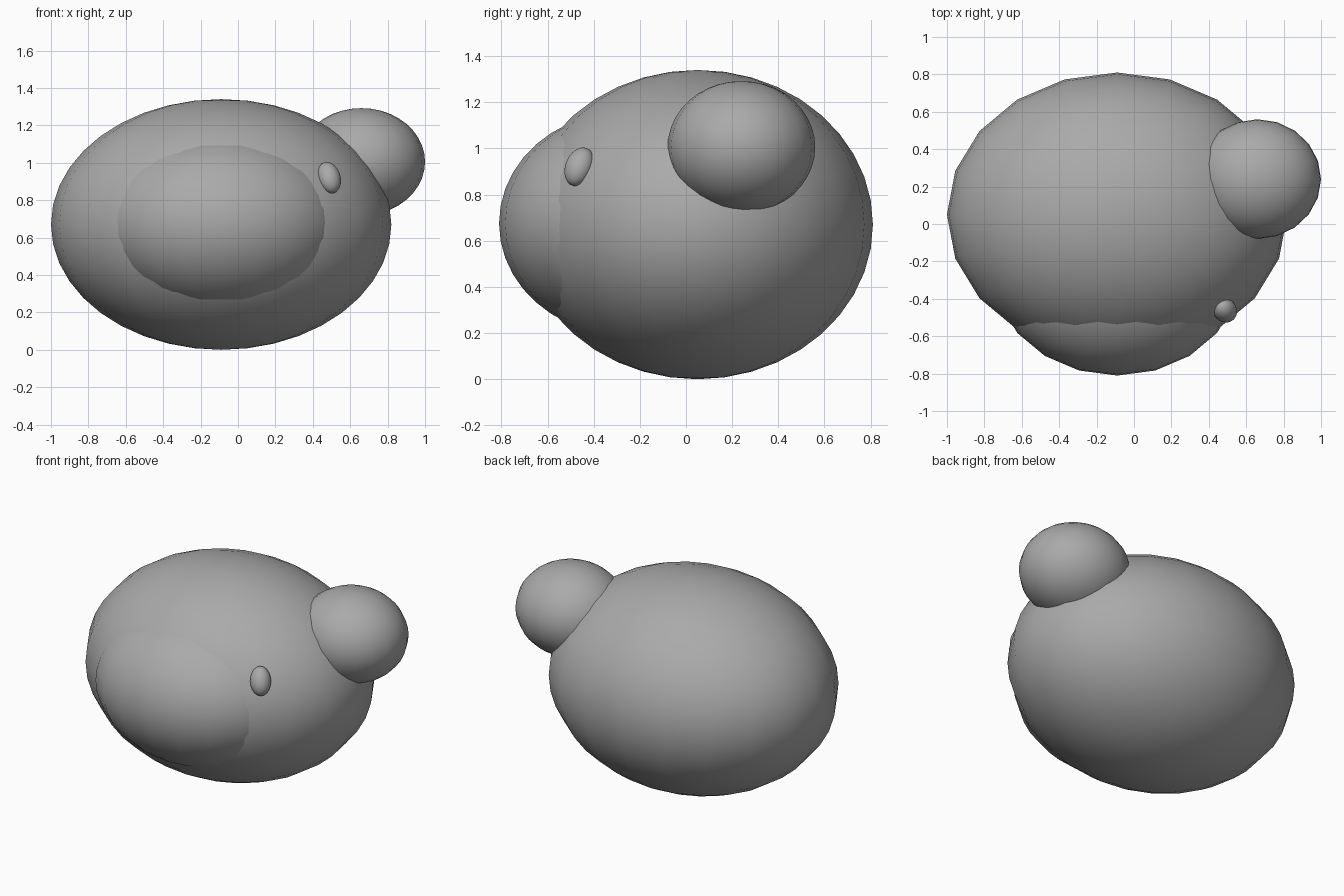
import bpy
from mathutils import Vector

cube = bpy.data.objects.get("Cube")
if cube:
    bpy.data.objects.remove(cube, do_unlink=True)

# One plain grey for every part
grey = bpy.data.materials.new("plain_grey")
grey.use_nodes = True
colour = (0.4, 0.4, 0.4, 1)
grey.diffuse_color = colour
grey.node_tree.nodes["Principled BSDF"].inputs["Base Color"].default_value = colour


def ellipsoid(name, centre, radii, facing=None):
    """Smooth stretched ball; with facing, its local z points that way and y points up."""
    bpy.ops.mesh.primitive_uv_sphere_add(segments=20, ring_count=20, radius=1, location=centre)
    part = bpy.context.object
    part.name = name
    part.scale = radii
    if facing:
        part.rotation_euler = facing.to_track_quat('Z', 'Y').to_euler()
    part.data.materials.append(grey)
    bpy.ops.object.shade_smooth()
    return part


# Head, with the muzzle a smaller copy of the same shape pushed forward
head_centre = Vector((-0.09, 0.05, 0.67))
head_radii = Vector((0.91, 0.76, 0.67))
ellipsoid("head", head_centre, head_radii)
ellipsoid("muzzle", (-0.09, -0.26, 0.675), head_radii * 0.724)

# Single ear on the left side
ellipsoid("left_ear", (0.66, 0.24, 1.005), (0.34, 0.32, 0.287))

# Single left eye, lying flush against the curve of the head
eye_centre = Vector((0.487, -0.462, 0.92))
normal = Vector([d / r ** 2 for d, r in zip(eye_centre - head_centre, head_radii)])
ellipsoid("left_eye", eye_centre, (0.062, 0.089, 0.06), normal)
